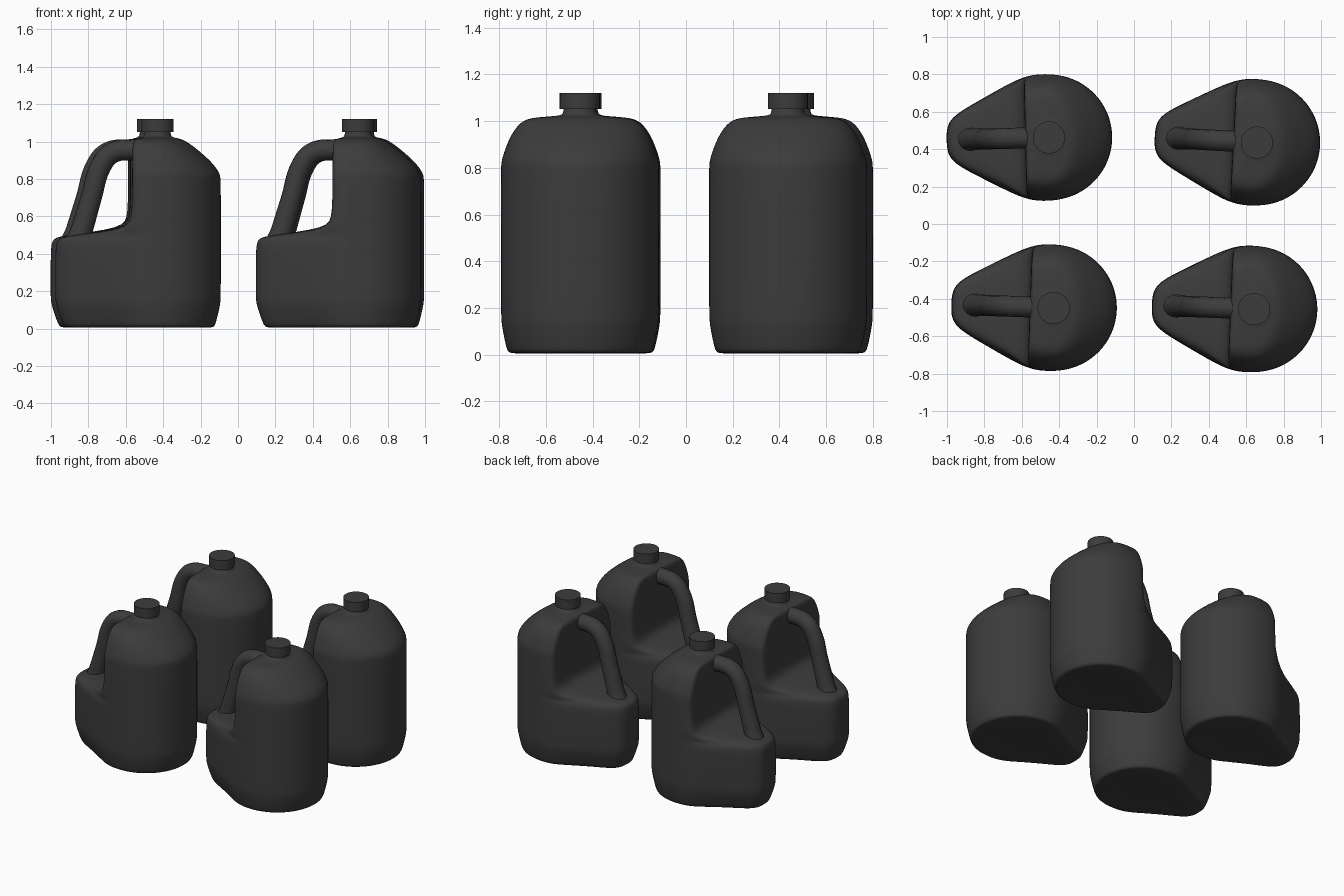
import bpy, bmesh, math

cube = bpy.data.objects.get("Cube")
if cube:
    bpy.data.objects.remove(cube, do_unlink=True)

plastic = bpy.data.materials.new("charcoal plastic")
plastic.use_nodes = True
COLOUR = (0.045, 0.045, 0.045, 1)
plastic.diffuse_color = COLOUR
shader = plastic.node_tree.nodes["Principled BSDF"]
shader.inputs["Base Color"].default_value = COLOUR
shader.inputs["Roughness"].default_value = 0.6

# Half outlines of the back of the jug: tapered tail, flat grip wall, round neck
HALF_WIDTH = 0.34
TAIL = [(-0.11, 0.336), (-0.22, 0.286), (-0.35, 0.216), (-0.46, 0.157),
        (-0.525, 0.11), (-0.547, 0.055), (-0.547, 0)]
WALL = [(-0.07, 0.337), (-0.118, 0.325), (-0.127, 0.29), (-0.127, 0.22),
        (-0.127, 0.14), (-0.127, 0.07), (-0.127, 0)]
FRONT_STEPS = 12


def ring_points(z, front, width, kind, back):
    """One closed cross-section, counter-clockwise from the right side."""
    points = []
    for i in range(FRONT_STEPS + 1):
        a = math.pi * (i / FRONT_STEPS - 0.5)
        points.append((front * math.cos(a), width * math.sin(a), z))
    half = []
    for i in range(len(TAIL)):
        if kind == "round":
            a = math.pi / 2 * (1 + (i + 1) / len(TAIL))
            half.append((width * math.cos(a), width * math.sin(a), z))
            continue
        x, y = (TAIL if kind == "tail" else WALL)[i]
        y *= width / HALF_WIDTH
        if kind == "tail":
            depth = min(1, (-x - 0.1) / 0.2)
            y *= 1 - (1 - back) * depth
        half.append((x * back, y, z))
    mirrored = [(x, -y, z) for x, y, z in reversed(half[:-1])]
    return points + half + mirrored


# Height, front reach, half width, outline kind, back scale
RINGS = [
    (0.006, 0.22, 0.22, "tail", 0.72),
    (0.004, 0.303, 0.305, "tail", 0.90),
    (0.02, 0.313, 0.316, "tail", 0.925),
    (0.13, 0.34, 0.338, "tail", 0.995),
    (0.17, 0.342, 0.34, "tail", 1),
    (0.42, 0.342, 0.34, "tail", 1),
    (0.475, 0.342, 0.34, "tail", 0.985),
    (0.498, 0.342, 0.34, "tail", 0.92),
    (0.535, 0.342, 0.34, "wall", 1.2),
    (0.61, 0.342, 0.34, "wall", 1),
    (0.80, 0.342, 0.34, "wall", 1),
    (0.83, 0.337, 0.338, "wall", 1),
    (0.88, 0.303, 0.322, "wall", 1),
    (0.94, 0.238, 0.298, "wall", 1),
    (1.0, 0.16, 0.255, "wall", 0.99),
    (1.017, 0.12, 0.2, "wall", 0.88),
    (1.022, 0.08, 0.08, "round", 1),
    (1.035, 0.07, 0.07, "round", 1),
    (1.08, 0.07, 0.07, "round", 1),
]


def finish(obj, angle=40):
    obj.data.materials.clear()
    obj.data.materials.append(plastic)
    bpy.ops.object.select_all(action="DESELECT")
    obj.select_set(True)
    bpy.context.view_layer.objects.active = obj
    bpy.ops.object.shade_smooth_by_angle(angle=math.radians(angle))


def link(name, data):
    obj = bpy.data.objects.new(name, data)
    bpy.context.collection.objects.link(obj)
    return obj


# Bottle body: one loft from base to neck
def make_body():
    bm = bmesh.new()
    rings = [[bm.verts.new(p) for p in ring_points(*r)] for r in RINGS]
    n = len(rings[0])
    for low, high in zip(rings, rings[1:]):
        for i in range(n):
            j = (i + 1) % n
            bm.faces.new((low[i], low[j], high[j], high[i]))
    bm.faces.new(list(reversed(rings[0])))
    bm.faces.new(rings[-1])
    mesh = bpy.data.meshes.new("bottle_body")
    bm.to_mesh(mesh)
    bm.free()
    obj = link("bottle_body", mesh)
    finish(obj, 180)
    return obj


# Grip: swept tube flaring into the ledge and the shoulder
def make_handle():
    path = [(-0.44, 0.42, 1.3), (-0.408, 0.52, 1.06), (-0.355, 0.70, 1),
            (-0.303, 0.87, 1), (-0.245, 0.938, 1), (-0.14, 0.956, 1),
            (-0.05, 0.945, 1.15)]
    curve = bpy.data.curves.new("handle", "CURVE")
    curve.dimensions = "3D"
    curve.bevel_depth = 0.056
    curve.bevel_resolution = 6
    curve.resolution_u = 6
    curve.use_fill_caps = True
    spline = curve.splines.new("BEZIER")
    spline.bezier_points.add(len(path) - 1)
    for point, (x, z, radius) in zip(spline.bezier_points, path):
        point.co = (x, 0, z)
        point.radius = radius
        point.handle_left_type = point.handle_right_type = "AUTO"
    obj = link("handle", curve)
    bpy.ops.object.select_all(action="DESELECT")
    obj.select_set(True)
    bpy.context.view_layer.objects.active = obj
    bpy.ops.object.convert(target="MESH")
    obj = bpy.context.view_layer.objects.active
    finish(obj)
    return obj


# Screw cap
def make_cap():
    bpy.ops.mesh.primitive_cylinder_add(vertices=32, radius=0.086, depth=0.07,
                                        location=(0, 0, 0))
    obj = bpy.context.object
    obj.name = "cap"
    for v in obj.data.vertices:
        v.co.z += 1.086
    finish(obj)
    return obj


parts = [make_body(), make_handle(), make_cap()]
part_names = ["bottle_body", "handle", "cap"]

# Four jugs, each turned slightly
PLACES = {
    "back_right": (-0.455, 0.463, 1.4),
    "back_left": (0.657, 0.436, -3),
    "front_right": (-0.43, -0.448, -2),
    "front_left": (0.642, -0.455, -2.3),
}
for index, (place, (x, y, turn)) in enumerate(PLACES.items()):
    for part, name in zip(parts, part_names):
        obj = part if index == 0 else link(name, part.data)
        obj.name = f"{place}_{name}"
        obj.location = (x, y, 0)
        obj.rotation_euler.z = math.radians(turn)
        if name == "bottle_body":
            soften = obj.modifiers.new("soften", "SUBSURF")
            soften.levels = soften.render_levels = 2
